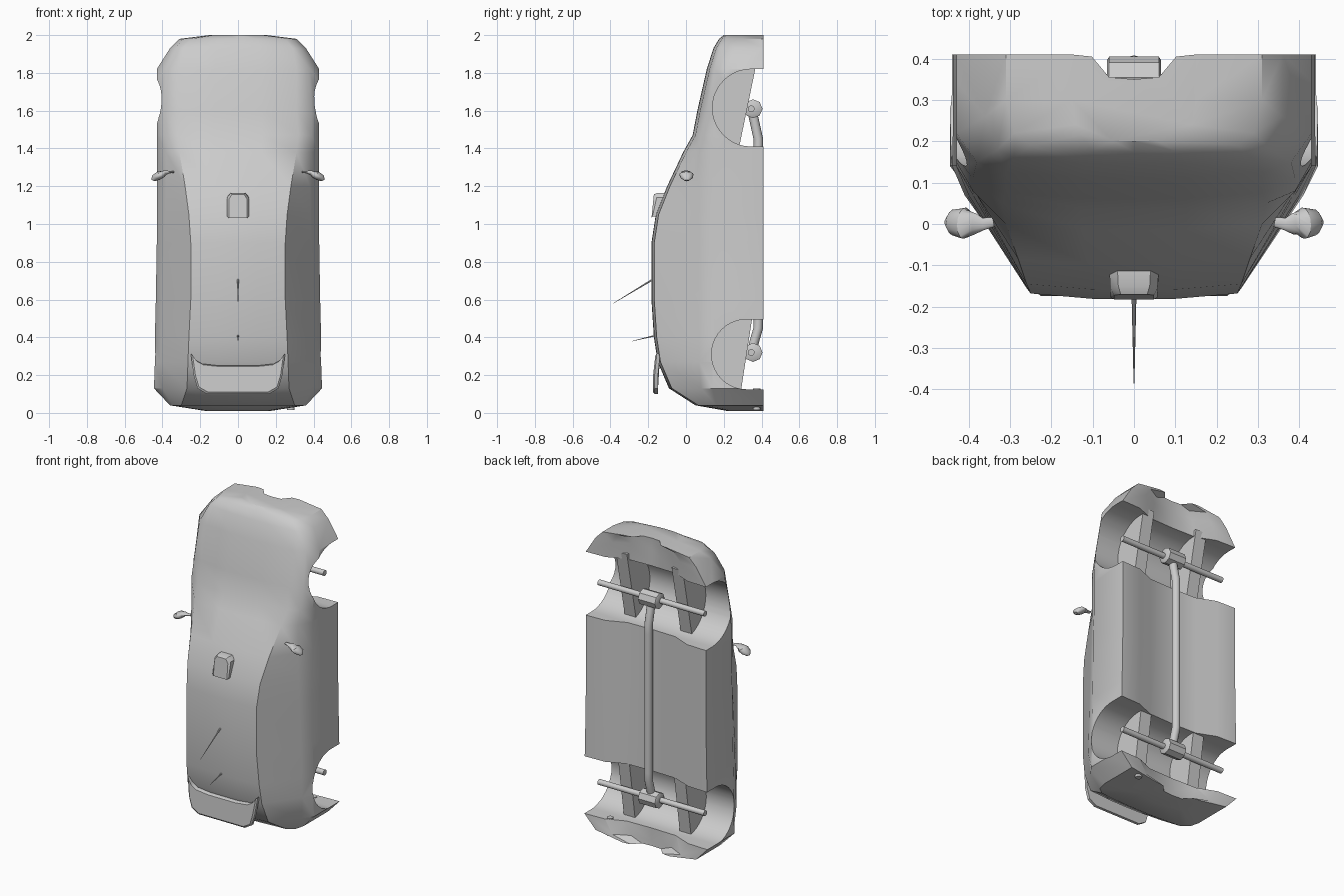
import bpy, bmesh, math
from mathutils import Vector

cube = bpy.data.objects.get("Cube")
if cube:
    bpy.data.objects.remove(cube)

grey = bpy.data.materials.new("plain grey")
grey.use_nodes = True
grey.diffuse_color = (0.6, 0.6, 0.6, 1)
grey.node_tree.nodes["Principled BSDF"].inputs["Base Color"].default_value = (0.6, 0.6, 0.6, 1)


def finish(bm, name, angle=40):
    bmesh.ops.recalc_face_normals(bm, faces=bm.faces)
    mesh = bpy.data.meshes.new(name)
    bm.to_mesh(mesh)
    bm.free()
    mesh.materials.append(grey)
    obj = bpy.data.objects.new(name, mesh)
    bpy.context.collection.objects.link(obj)
    smooth(obj, angle)
    return obj


def smooth(obj, angle):
    bpy.ops.object.select_all(action='DESELECT')
    obj.select_set(True)
    bpy.context.view_layer.objects.active = obj
    bpy.ops.object.shade_smooth_by_angle(angle=math.radians(angle))


def loft(name, rings, angle=40):
    """Skin a row of closed rings and cap both ends."""
    bm = bmesh.new()
    rows = [[bm.verts.new(p) for p in ring] for ring in rings]
    n = len(rows[0])
    for a, b in zip(rows, rows[1:]):
        for i in range(n):
            j = (i + 1) % n
            bm.faces.new((a[i], a[j], b[j], b[i]))
    bm.faces.new(rows[0])
    bm.faces.new(rows[-1])
    return finish(bm, name, angle)


def tube(name, path, radii, sides=12):
    """Round tube along a path, with one radius per point."""
    pts = [Vector(p) for p in path]
    rings = []
    for i, p in enumerate(pts):
        d = (pts[min(i + 1, len(pts) - 1)] - pts[max(i - 1, 0)]).normalized()
        u = d.orthogonal().normalized() if abs(d.x) > 0.9 else Vector((1, 0, 0))
        u = (u - d * u.dot(d)).normalized()
        v = d.cross(u)
        turn = [math.tau * k / sides for k in range(sides)]
        rings.append([p + radii[i] * (u * math.cos(t) + v * math.sin(t)) for t in turn])
    return loft(name, rings)


def slab(name, yz, x, w0, w1=None):
    """Side profile extruded across x; the width tapers from the first to the last side."""
    return loft(name, [[(x - w0, y, z) for y, z in yz], [(x + w0, y, z) for y, z in yz]], 30)


# Body stations: z, roof y, roof edge x, shoulder x, shoulder y, side x, side y
stations = [
    (2, .2, .13, .14, .24, .15, .3),
    (1.98, .175, .25, .29, .22, .31, .3),
    (1.93, .145, .29, .33, .18, .36, .26),
    (1.82, .11, .31, .38, .15, .43, .22),
    (1.6, .06, .31, .39, .11, .43, .17),
    (1.47, .035, .32, .39, .08, .43, .15),
    (1.38, -.015, .31, .38, .07, .43, .15),
    (1.2, -.1, .28, .38, .07, .43, .15),
    (1.05, -.16, .26, .385, .07, .43, .14),
    (.9, -.183, .25, .39, .07, .43, .14),
    (.6, -.183, .25, .4, .07, .435, .14),
    (.4, -.17, .26, .405, .07, .44, .14),
    (.27, -.15, .265, .41, .07, .44, .14),
    (.13, -.09, .27, .4, .08, .445, .14),
    (.04, .05, .3, .345, .1, .36, .16),
    (.01, .22, .15, .16, .25, .17, .3),
]
FLOOR = .41


def section(z, top, xr, xs, ys, xm, ym):
    half = [(xr * .4, top + .002), (xr, top + .015), (xs, ys), (xm, ym),
            (xm, FLOOR), (xm * .68, FLOOR - .005), (xm * .4, FLOOR - .055)]
    ring = [(0, top)] + half + [(0, FLOOR - .06)] + [(-x, y) for x, y in reversed(half)]
    return [(x, y, z) for x, y in ring]


body = loft("body_shell", [section(*s) for s in stations])

# Wheel arches cut through the body
for name, y, z, r in (("front", .345, 1.615, .205), ("rear", .32, .31, .185)):
    arc = [math.pi * k / 20 for k in range(21)]
    profile = [(y - r * math.sin(t), z + r * math.cos(t)) for t in arc]
    profile = [(.6, z + r)] + profile + [(.6, z - r)]
    cutter = slab(name + "_arch_cutter", profile, 0, .6)
    cutter.hide_render = True
    cut = body.modifiers.new(name + "_arch", 'BOOLEAN')
    cut.operation, cut.solver, cut.object = 'DIFFERENCE', 'EXACT', cutter
    bpy.context.view_layer.objects.active = body
    bpy.ops.object.modifier_apply(modifier=cut.name)
    bpy.data.objects.remove(cutter)
smooth(body, 35)

# Chassis rails, axles and differentials
front_rail = [(.14, 1.86), (.375, 1.86), (.28, 1.4), (.12, 1.4)]
rear_rail = [(.08, .5), (.35, .5), (.29, .11), (.08, .11)]
for end, rail, z in (("front", front_rail, 1.61), ("rear", rear_rail, .32)):
    for side, s in (("left", 1), ("right", -1)):
        slab(f"{end}_{side}_rail", rail, s * .2, .04)
    tube(end + "_axle", [(-.38, .345, z), (.38, .345, z)], [.018, .018])
    tube(end + "_differential",
         [(-.065, .355, z), (-.06, .355, z), (.06, .355, z), (.065, .355, z)],
         [.042, .05, .05, .042], 8)

# Drive shaft and exhaust
tube("drive_shaft",
     [(0, .35, 1.6), (0, .365, 1.53), (0, .383, 1.45), (0, .383, 1.4),
      (0, .383, .5), (0, .383, .45), (0, .365, .39), (0, .35, .33)], [.025] * 8)
tube("exhaust_pipe", [(.28, .375, .13), (.28, .375, .015)], [.02, .02])

# Door mirrors: a stalk swelling into a flattened pod
for side, s in (("left", 1), ("right", -1)):
    path = [(.34, .005, 1.275), (.365, 0, 1.275), (.385, 0, 1.272), (.41, .002, 1.262),
            (.435, .004, 1.245), (.45, .004, 1.23)]
    pod = tube(side + "_mirror", [(s * x, y, z) for x, y, z in path],
               [.012, .015, .026, .038, .032, .012], 14)
    for k, v in enumerate(pod.data.vertices):
        mid = path[k // 14][2]
        v.co.z = mid + (v.co.z - mid) * .45

# Roof scoop, rounded at its front corners
scoop = [(-.06, 1.04), (-.06, 1.14), (-.04, 1.165), (.04, 1.165), (.06, 1.14), (.06, 1.04)]
loft("roof_scoop", [[(x, -.11, z) for x, z in scoop],
                    [(x * .95, -.15 - (1.165 - z) * .22, z) for x, z in scoop],
                    [(x * .8, -.17 - (1.165 - z) * .1, z - .008) for x, z in scoop]], 30)

# Rear spoiler: a swept plate with raised tips
half = [(.25, .315), (.235, .2), (.215, .13), (.165, .1)]
upper = [(.1, .25), (.19, .26), (.225, .28)]
outline = half + [(-x, z) for x, z in reversed(half)]
outline += [(-x, z) for x, z in reversed(upper)] + upper


def spoiler_y(z):
    return -.162 + .1 * max(0, z - .2)


loft("rear_spoiler", [[(x, spoiler_y(z) + .014, z) for x, z in outline],
                      [(x, spoiler_y(z) - .004, z) for x, z in outline],
                      [(x * .96, spoiler_y(z) - .012, .2 + (z - .2) * .9) for x, z in outline]], 35)

# Whip antennas
tube("long_antenna", [(0, -.17, .71), (0, -.385, .58)], [.006, .001], 6)
tube("short_antenna", [(0, -.16, .41), (0, -.285, .38)], [.005, .001], 6)
